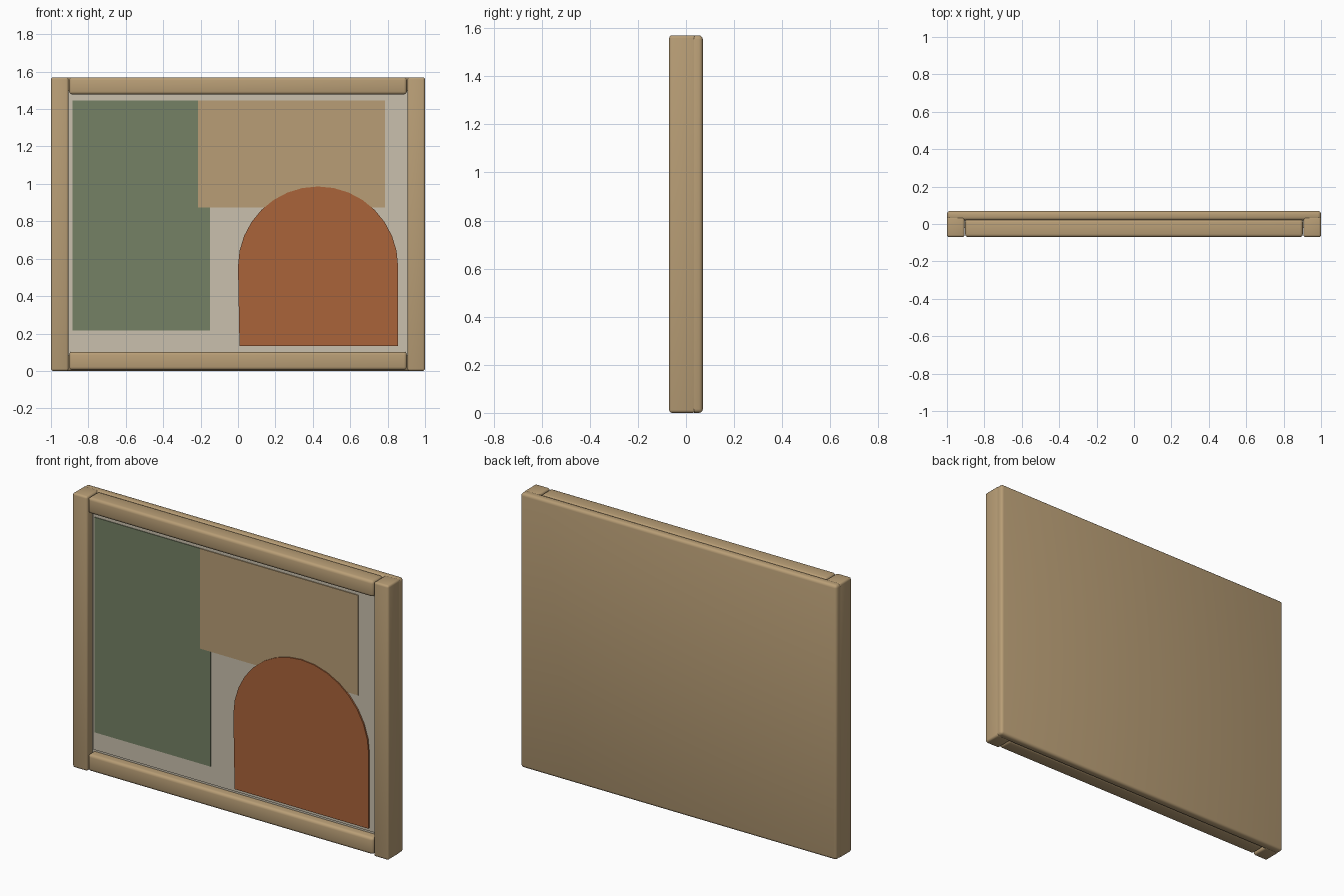
import bpy, bmesh, math

cube = bpy.data.objects.get("Cube")
if cube:
    bpy.data.objects.remove(cube, do_unlink=True)


def material(name, rgb):
    mat = bpy.data.materials.new(name)
    mat.use_nodes = True
    color = (*rgb, 1)
    mat.diffuse_color = color
    bsdf = next(n for n in mat.node_tree.nodes if n.type == 'BSDF_PRINCIPLED')
    bsdf.inputs["Base Color"].default_value = color
    bsdf.inputs["Roughness"].default_value = 0.8
    return mat


wood = material("light wood", (0.48, 0.34, 0.18))
cream = material("cream canvas", (0.59, 0.53, 0.42))
sage = material("sage green paint", (0.178, 0.22, 0.13))
rust = material("rust paint", (0.40, 0.125, 0.042))


def finish(bm, name, mat, smooth=False):
    bmesh.ops.recalc_face_normals(bm, faces=bm.faces)
    mesh = bpy.data.meshes.new(name)
    bm.to_mesh(mesh)
    bm.free()
    mesh.materials.append(mat)
    obj = bpy.data.objects.new(name, mesh)
    bpy.context.collection.objects.link(obj)
    if smooth:
        bpy.ops.object.select_all(action='DESELECT')
        obj.select_set(True)
        bpy.context.view_layer.objects.active = obj
        bpy.ops.object.shade_smooth_by_angle(angle=math.radians(40))
    return obj


def prism(name, outline, y0, y1, mat, bevel=0.0):
    """Extrude an outline in the x-z plane from y0 back to y1."""
    bm = bmesh.new()
    face = bm.faces.new([bm.verts.new((x, y0, z)) for x, z in outline])
    new = bmesh.ops.extrude_face_region(bm, geom=[face])["geom"]
    for v in new:
        if isinstance(v, bmesh.types.BMVert):
            v.co.y = y1
    if bevel:
        bmesh.ops.bevel(bm, geom=bm.edges[:], offset=bevel, segments=3,
                        profile=0.5, affect='EDGES')
    return finish(bm, name, mat, bool(bevel))


def box(name, x0, x1, y0, y1, z0, z1, mat, bevel=0.0):
    return prism(name, [(x0, z0), (x1, z0), (x1, z1), (x0, z1)], y0, y1, mat, bevel)


W, H, D = 1.0, 1.57, 0.07

# Wooden frame
box("back_board", -W, W, 0.02, D, 0, H, wood, 0.016)
box("right_stile", -W, -0.906, -D, 0.04, 0, H, wood, 0.012)
box("left_stile", 0.906, W, -D, 0.04, 0, H, wood, 0.012)
box("bottom_rail", -0.903, 0.903, -D, 0.025, 0.005, 0.102, wood, 0.016)
box("top_rail", -0.903, 0.903, -D, 0.025, 1.478, H, wood, 0.016)

# Canvas on its mount
box("canvas_mount", -0.915, 0.915, -0.022, 0.03, 0.08, 1.50, cream)
box("canvas", -0.895, 0.895, -0.03, 0.0, 0.115, 1.467, cream)

# Painted shapes
box("green_panel", -0.885, -0.15, -0.034, -0.028, 0.217, 1.447, sage)
box("tan_panel", -0.215, 0.785, -0.0355, -0.028, 0.875, 1.447, wood)

# Arch: straight sides under a half circle
cx, cz, r, steps = 0.428, 0.558, 0.428, 16
arch = [(0.008, 0.134), (0.855, 0.134)]
arch += [(cx + r * math.cos(math.pi * i / steps), cz + r * math.sin(math.pi * i / steps))
         for i in range(steps + 1)]
prism("rust_arch", arch, -0.042, -0.033, rust)
